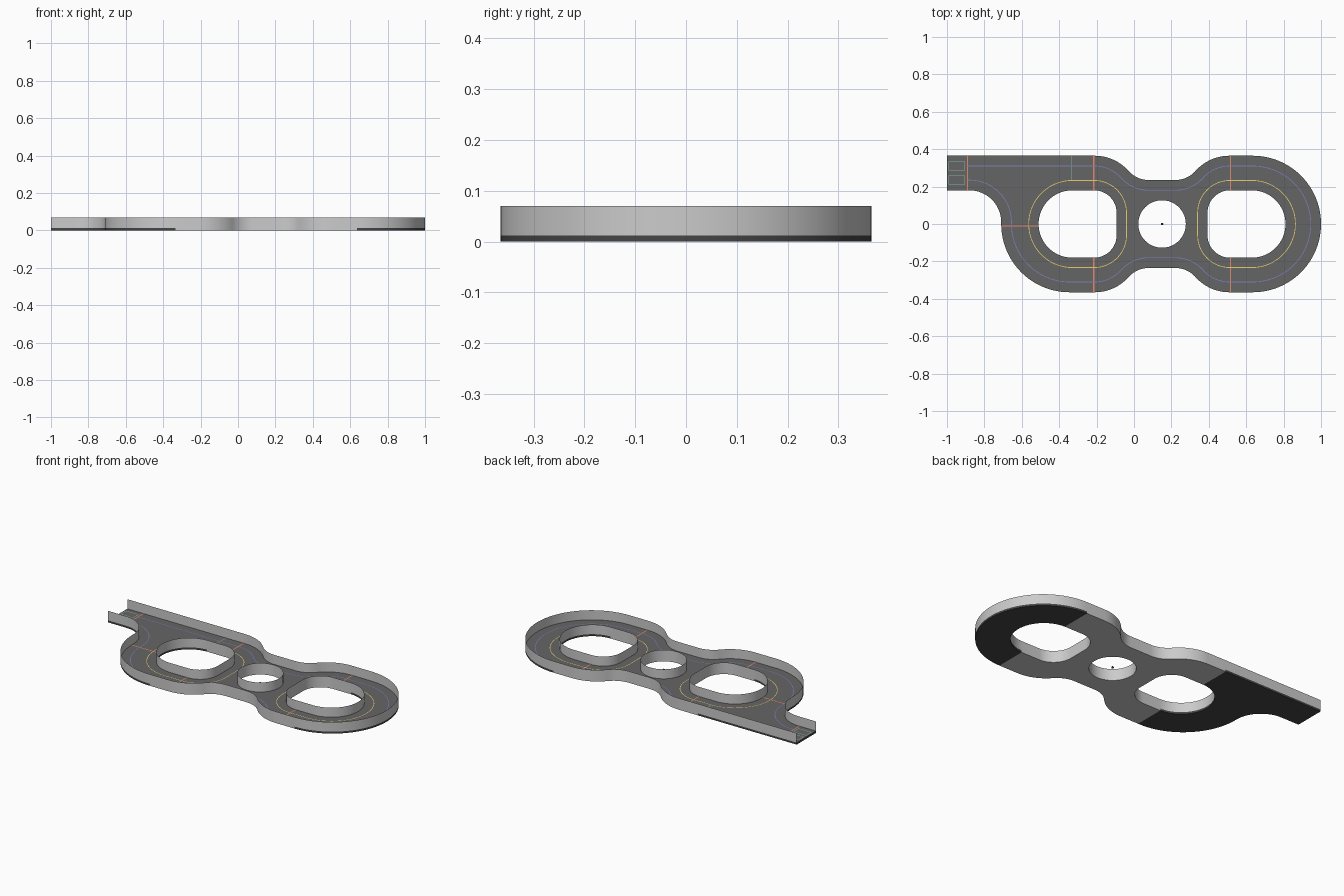
import bpy, bmesh
from math import cos, sin, radians
from mathutils import Vector

if "Cube" in bpy.data.objects:
    bpy.data.objects.remove(bpy.data.objects["Cube"])

FLOOR, TOP = 0.012, 0.07


def arc(cx, cy, r, a0, a1, n=16):
    return [(cx + r * cos(radians(a0 + (a1 - a0) * i / n)),
             cy + r * sin(radians(a0 + (a1 - a0) * i / n))) for i in range(n + 1)]


def mirror_x(pts):
    return [(0.3 - x, y) for x, y in reversed(pts)]


def offset(pts, d, closed):
    """Shift a path to its right by d."""
    out, n = [], len(pts)
    for i, p in enumerate(pts):
        a = pts[i - 1] if closed or i else p
        b = pts[(i + 1) % n] if closed or i < n - 1 else p
        t = (Vector(b) - Vector(a)).normalized()
        out.append((p[0] + t.y * d, p[1] - t.x * d))
    return out


def material(name, col):
    m = bpy.data.materials.new(name)
    m.diffuse_color = (*col, 1)
    m.use_nodes = True
    m.node_tree.nodes["Principled BSDF"].inputs["Base Color"].default_value = m.diffuse_color
    return m


def finish(name, bm, mat=None, smooth=False):
    me = bpy.data.meshes.new(name)
    bm.to_mesh(me)
    bm.free()
    ob = bpy.data.objects.new(name, me)
    bpy.context.collection.objects.link(ob)
    if mat:
        me.materials.append(mat)
    if smooth:
        bpy.ops.object.select_all(action='DESELECT')
        ob.select_set(True)
        bpy.context.view_layer.objects.active = ob
        bpy.ops.object.shade_smooth_by_angle(angle=radians(30))
    return ob


def fill(bm, z, up):
    edges = []
    for ring in rings:
        vs = [bm.verts.new((x, y, z)) for x, y in ring]
        edges += [bm.edges.new((vs[i - 1], vs[i])) for i in range(len(vs))]
    bmesh.ops.triangle_fill(bm, edges=edges, use_beauty=True, normal=(0, 0, 1))
    for f in bm.faces:
        f.normal_update()
        if (f.normal.z > 0) != up:
            f.normal_flip()


def ribbon(bm, a, b, closed):
    """Quads between two paths of 3D points."""
    va, vb = [bm.verts.new(p) for p in a], [bm.verts.new(p) for p in b]
    for i in range(0 if closed else 1, len(a)):
        bm.faces.new((va[i - 1], va[i], vb[i], vb[i - 1]))


def upright(bm, pts, z0, z1, closed):
    ribbon(bm, [(x, y, z1) for x, y in pts], [(x, y, z0) for x, y in pts], closed)


# Plan outlines: outer edge clockwise, holes counter-clockwise
s_left = arc(-.21, .123, .242, 90, 41.6) + arc(.08, .381, .146, 221.6, 270)[1:]
waist = s_left + mirror_x(s_left)
outer = ([(-1, .365)] + waist + arc(.635, 0, .365, 90, -90, 48)
         + [(x, -y) for x, y in reversed(waist)]
         + arc(-.345, 0, .365, 270, 180, 24)
         + arc(-.88, .01, .17, 0, 90) + [(-1, .18)])
hole_left = (arc(-.33, 0, .18, 90, 270, 32) + arc(-.213, -.06, .12, 270, 360)
             + arc(-.213, .06, .12, 0, 90))
hole_right = mirror_x(hole_left)
hole_right = [(x, y) for x, y in hole_right]
hole_mid = arc(.15, 0, .127, 0, 360, 48)[:-1]
holes = [hole_left, hole_mid, hole_right]
rings = [outer] + holes

asphalt = material("asphalt", (.13, .13, .13))
dark = material("dark_base", (.06, .06, .06))

# Road surface
bm = bmesh.new()
fill(bm, FLOOR, True)
finish("road_surface", bm, asphalt)

# Base slab in three sections
for name, lo, hi, mat in (("base_left", -2, -.335, dark), ("base_middle", -.335, .635, None),
                          ("base_right", .635, 2, dark)):
    bm = bmesh.new()
    fill(bm, 0, False)
    for ring in rings:
        upright(bm, ring, 0, FLOOR, True)
    for x, sign in ((lo, -1), (hi, 1)):
        bmesh.ops.bisect_plane(bm, geom=bm.verts[:] + bm.edges[:] + bm.faces[:],
                               plane_co=(x, 0, 0), plane_no=(sign, 0, 0), clear_outer=True)
    finish(name, bm, mat, True)

# Barriers: open at the lane entrance, closed round each hole
bm = bmesh.new()
upright(bm, outer, FLOOR, TOP, False)
finish("outer_barrier", bm, None, True)
for name, ring in zip(("left", "middle", "right"), holes):
    bm = bmesh.new()
    upright(bm, ring, FLOOR, TOP, True)
    finish(name + "_hole_barrier", bm, None, True)


# Painted floor lines
def line(name, pts, mat, closed=False, w=.004):
    bm = bmesh.new()
    z = FLOOR + .001
    ribbon(bm, [(x, y, z) for x, y in offset(pts, -w / 2, closed)],
           [(x, y, z) for x, y in offset(pts, w / 2, closed)], closed)
    finish(name, bm, mat)


blue = material("blue_paint", (.2, .22, .5))
yellow = material("yellow_paint", (.8, .62, .15))
red = material("red_paint", (.8, .25, .15))
green = material("green_paint", (.25, .5, .4))
line("outer_lane_line", [(max(x, -.89), y) for x, y in offset(outer, .055, False)], blue)
for name, ring in (("left", hole_left), ("right", hole_right)):
    line(name + "_inner_lane_line", offset(ring, .053, True), yellow, True)
for i, (a, b) in enumerate((((-.215, .18), (-.215, .365)), ((-.215, -.365), (-.215, -.18)),
                            ((.515, .18), (.515, .365)), ((.515, -.365), (.515, -.18)),
                            ((-.71, -.01), (-.51, -.01)), ((-.89, .18), (-.89, .365)))):
    line(f"checkpoint_line_{i}", [a, b], red, w=.006)
line("start_line", [(-.335, .235), (-.335, .365)], green)

# Parking boxes by the entrance
for i, y in enumerate((.31, .235)):
    for j, s in enumerate((-1, 1)):
        line(f"parking_box_{i}_long_{j}", [(-.99, y + s * .025), (-.905, y + s * .025)], green)
        x = -.9475 + s * .0425
        line(f"parking_box_{i}_short_{j}", [(x, y - .025), (x, y + .025)], green)

# Small centre marker
bm = bmesh.new()
bmesh.ops.create_uvsphere(bm, u_segments=8, v_segments=6, radius=.007)
bmesh.ops.translate(bm, verts=bm.verts, vec=(.15, 0, .007))
finish("centre_marker", bm, dark)
